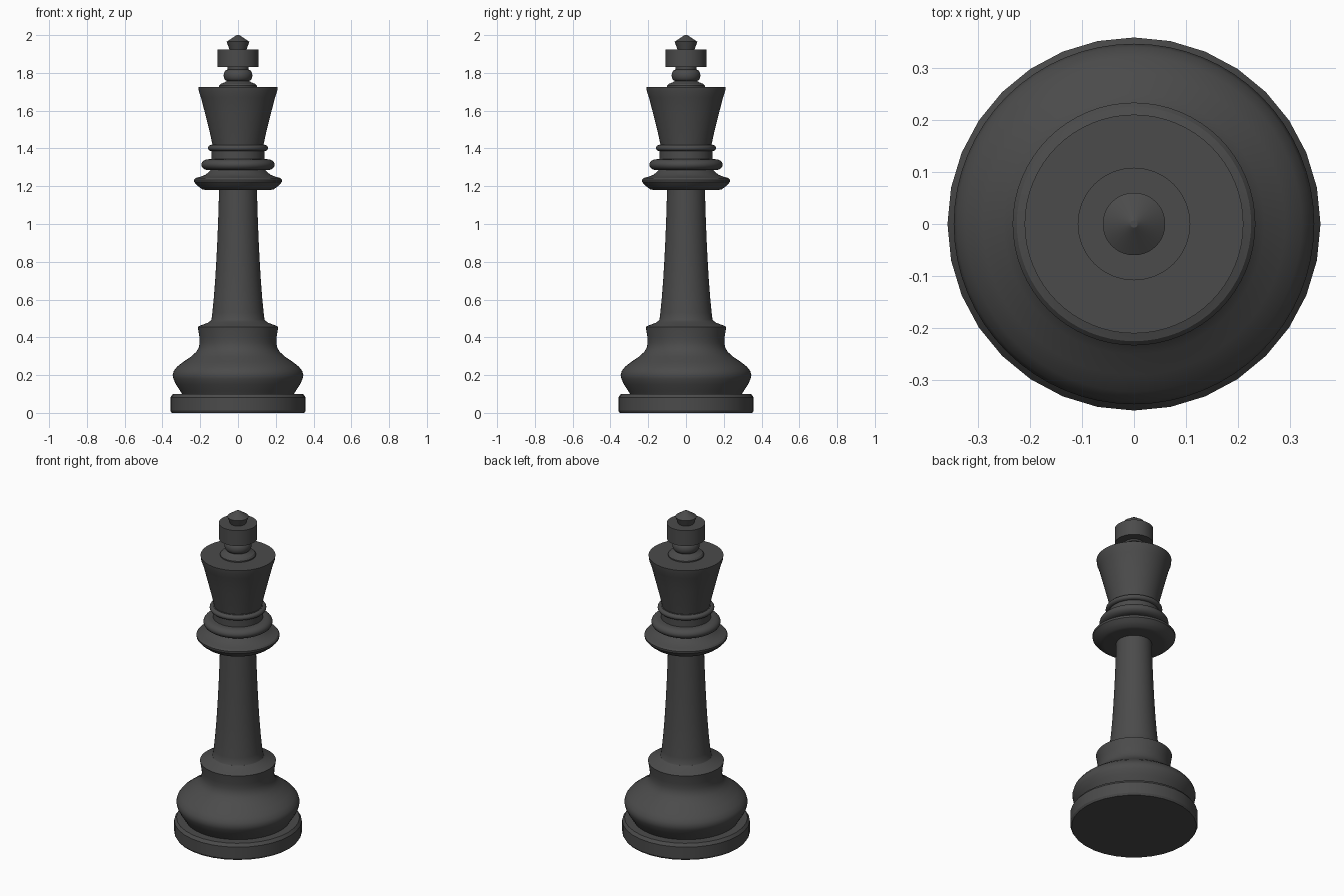
import bpy, bmesh, math
from mathutils import Matrix, Vector

if "Cube" in bpy.data.objects:
    bpy.data.objects.remove(bpy.data.objects["Cube"])

mat = bpy.data.materials.new("dark_grey")
mat.diffuse_color = (0.07, 0.07, 0.07, 1)
mat.use_nodes = True
mat.node_tree.nodes["Principled BSDF"].inputs["Base Color"].default_value = mat.diffuse_color


def lathe(name, profile, segments=64):
    """Revolve (radius, height) points about z, closing both ends with caps."""
    bm = bmesh.new()
    rings = [[bm.verts.new((r * math.cos(2 * math.pi * i / segments),
                            r * math.sin(2 * math.pi * i / segments), z))
              for i in range(segments)] for r, z in profile]
    for a, b in zip(rings, rings[1:]):
        for i in range(segments):
            j = (i + 1) % segments
            bm.faces.new((a[i], a[j], b[j], b[i]))
    bm.faces.new(rings[0][::-1])
    bm.faces.new(rings[-1])
    mesh = bpy.data.meshes.new(name)
    bm.to_mesh(mesh)
    bm.free()
    mesh.materials.append(mat)
    ob = bpy.data.objects.new(name, mesh)
    bpy.context.collection.objects.link(ob)
    bpy.ops.object.select_all(action='DESELECT')
    ob.select_set(True)
    bpy.context.view_layer.objects.active = ob
    bpy.ops.object.shade_smooth_by_angle(angle=math.radians(30))
    return ob


def bead(r_in, r_out, z0, z1, steps=10):
    """Half-ellipse bulge between two heights."""
    pts = []
    for k in range(steps + 1):
        t = math.pi * k / steps
        pts.append((r_in + (r_out - r_in) * math.sin(t),
                    (z0 + z1) / 2 - (z1 - z0) / 2 * math.cos(t)))
    return pts


# Coarser foot disc
lathe("foot", [(0.351, 0), (0.358, 0.012), (0.358, 0.082), (0.345, 0.1)], 32)

# Bulging base with a flared lip
lathe("base", [(0.295, 0.098), (0.305, 0.115), (0.328, 0.15), (0.342, 0.18),
               (0.346, 0.20), (0.340, 0.222), (0.322, 0.245), (0.29, 0.27),
               (0.25, 0.297), (0.222, 0.322), (0.208, 0.345), (0.203, 0.37),
               (0.204, 0.40), (0.213, 0.455), (0.20, 0.462), (0.16, 0.477),
               (0.145, 0.488)])

# Tapered shaft
lathe("shaft", [(0.15, 0.48), (0.14, 0.495), (0.136, 0.53), (0.128, 0.61),
                (0.121, 0.70), (0.115, 0.80), (0.109, 0.92), (0.104, 1.05),
                (0.10, 1.19)])

# Wide collar and two rings
lathe("collar", [(0.17, 1.18), (0.19, 1.184), (0.215, 1.203), (0.232, 1.222),
                 (0.233, 1.234), (0.225, 1.243), (0.20, 1.25), (0.17, 1.262),
                 (0.145, 1.285)])
lathe("neck", [(0.14, 1.27), (0.14, 1.42)])
lathe("middle_ring", bead(0.155, 0.194, 1.285, 1.343))
lathe("upper_ring", bead(0.142, 0.159, 1.387, 1.418))

# Flared crown
lathe("crown", [(0.133, 1.41), (0.148, 1.48), (0.173, 1.58), (0.196, 1.67),
                (0.207, 1.70), (0.21, 1.725)])

# Finial: stepped stem, bead, block and pointed tip
lathe("finial_foot", [(0.10, 1.72), (0.10, 1.732), (0.092, 1.742),
                      (0.07, 1.75), (0.06, 1.757)])
lathe("finial_bead", bead(0.056, 0.076, 1.757, 1.817))
lathe("finial_stem", [(0.056, 1.75), (0.056, 1.835)])
lathe("finial_block", [(0.108, 1.83), (0.108, 1.925)])
lathe("finial_tip", [(0.044, 1.92), (0.06, 1.965), (0.007, 2.0)])
